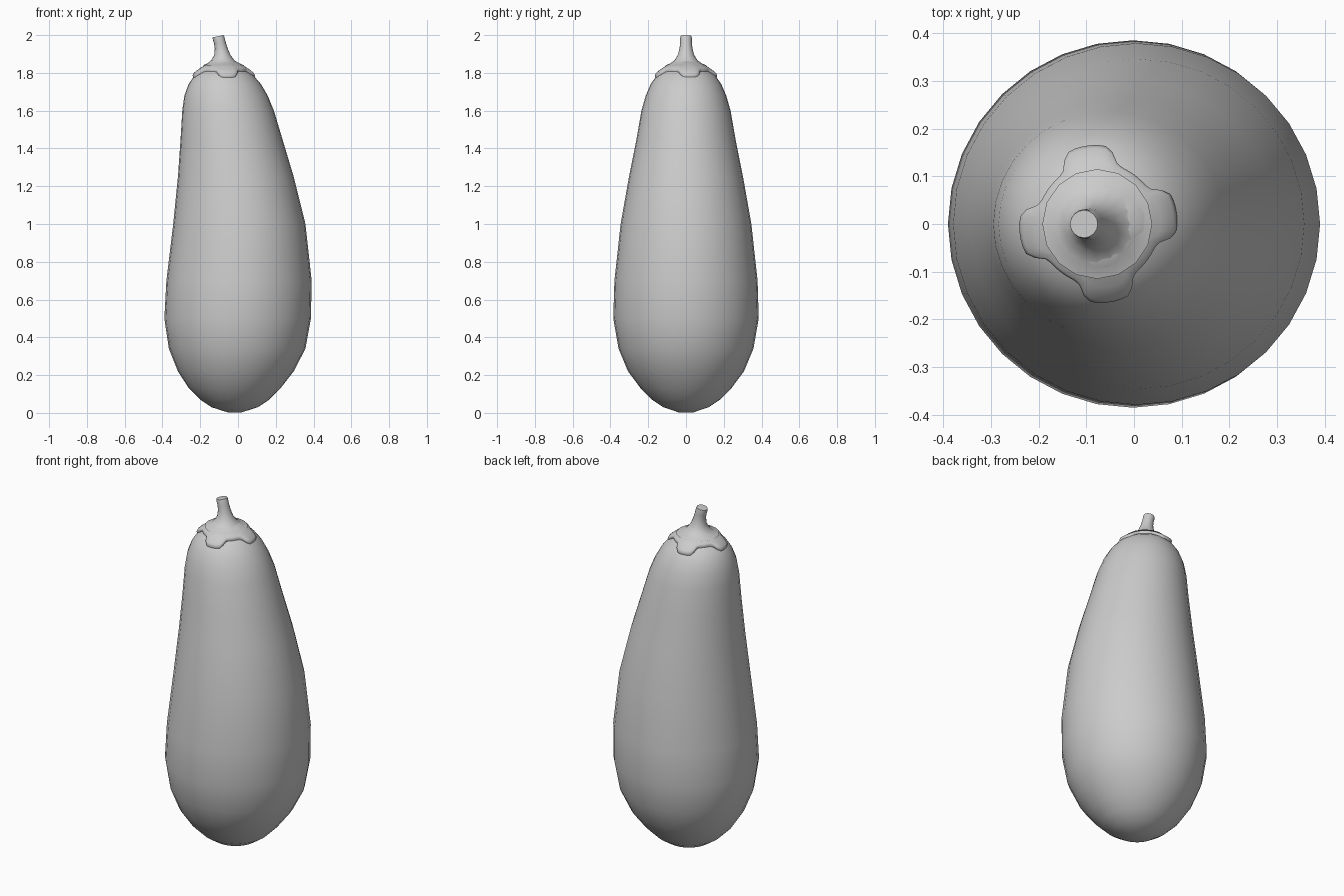
import bpy, math
from mathutils import Vector

if "Cube" in bpy.data.objects:
    bpy.data.objects.remove(bpy.data.objects["Cube"])

SEG = 32


def loft(name, rings):
    """Skin a stack of equal-length rings and close both ends."""
    n = len(rings[0])
    verts = [p for ring in rings for p in ring]
    faces = []
    for k in range(len(rings) - 1):
        for i in range(n):
            j = (i + 1) % n
            faces.append((k * n + i, k * n + j, (k + 1) * n + j, (k + 1) * n + i))
    for ring, base in ((rings[0], 0), (rings[-1], (len(rings) - 1) * n)):
        verts.append(sum((Vector(p) for p in ring), Vector()) / n)
        c = len(verts) - 1
        for i in range(n):
            j = (i + 1) % n
            faces.append((c, base + j, base + i) if base == 0 else (c, base + i, base + j))
    mesh = bpy.data.meshes.new(name)
    mesh.from_pydata([tuple(v) for v in verts], [], faces)
    obj = bpy.data.objects.new(name, mesh)
    bpy.context.collection.objects.link(obj)
    bpy.context.view_layer.objects.active = obj
    obj.select_set(True)
    bpy.ops.object.shade_smooth_by_angle(angle=math.radians(50))
    obj.select_set(False)
    return obj


def oval(z, left, right, ry):
    cx, rx = (left + right) / 2, (right - left) / 2
    return [(cx + rx * math.cos(a), ry * math.sin(a), z)
            for a in (2 * math.pi * i / SEG for i in range(SEG))]


# Fruit body: z, left edge, right edge, half depth
body_profile = [
    (0.003, -0.055, 0.02, 0.04), (0.03, -0.14, 0.105, 0.12),
    (0.07, -0.20, 0.165, 0.18), (0.13, -0.26, 0.225, 0.24),
    (0.22, -0.318, 0.295, 0.307), (0.34, -0.366, 0.357, 0.357),
    (0.50, -0.390, 0.386, 0.385), (0.70, -0.379, 0.390, 0.379),
    (1.00, -0.343, 0.357, 0.346), (1.25, -0.318, 0.295, 0.302),
    (1.45, -0.304, 0.235, 0.262), (1.60, -0.295, 0.190, 0.236),
    (1.68, -0.284, 0.157, 0.213), (1.74, -0.262, 0.122, 0.187),
    (1.785, -0.232, 0.083, 0.156), (1.815, -0.19, 0.04, 0.117),
    (1.832, -0.145, -0.005, 0.07), (1.838, -0.10, -0.05, 0.025)]
loft("fruit_body", [oval(*p) for p in body_profile])

# Leafy cap: four blunt lobes hugging the shoulder of the fruit
CX = -0.075
shoulder = [(0.0, 1.846), (0.07, 1.840), (0.117, 1.824), (0.157, 1.795), (0.19, 1.75)]


def shoulder_z(r):
    for (r0, z0), (r1, z1) in zip(shoulder, shoulder[1:]):
        if r <= r1:
            return z0 + (z1 - z0) * (r - r0) / (r1 - r0)
    return shoulder[-1][1]


def cap_ring(t, lift):
    ring = []
    for i in range(64):
        a = 2 * math.pi * i / 64
        c = math.cos(4 * (a - math.radians(8)))
        edge = 0.147 + 0.019 * math.tanh(3 * (c - 0.1))
        r = 0.055 + (edge - 0.055) * t
        ring.append((CX + r * math.cos(a), r * math.sin(a), shoulder_z(r) + lift))
    return ring


loft("leafy_cap", [cap_ring(0.97, -0.012), cap_ring(1.0, 0.003), cap_ring(0.94, 0.007),
                   cap_ring(0.7, 0.008), cap_ring(0.4, 0.012), cap_ring(0.0, 0.024)])

# Stem: flared base, leaning slightly left, slanted cut end
stem_profile = [
    (1.838, -0.077, 0.115), (1.850, -0.079, 0.083), (1.868, -0.080, 0.060),
    (1.895, -0.083, 0.043), (1.93, -0.089, 0.034), (1.96, -0.096, 0.031),
    (1.985, -0.103, 0.031), (1.994, -0.105, 0.029)]
rings = []
for z, cx, r in stem_profile:
    slant = 0.2 * max(0, (z - 1.93) / 0.064)
    rings.append([(cx + r * math.cos(a), r * math.sin(a), z + slant * r * math.cos(a))
                  for a in (2 * math.pi * i / 16 for i in range(16))])
loft("stem", rings)
